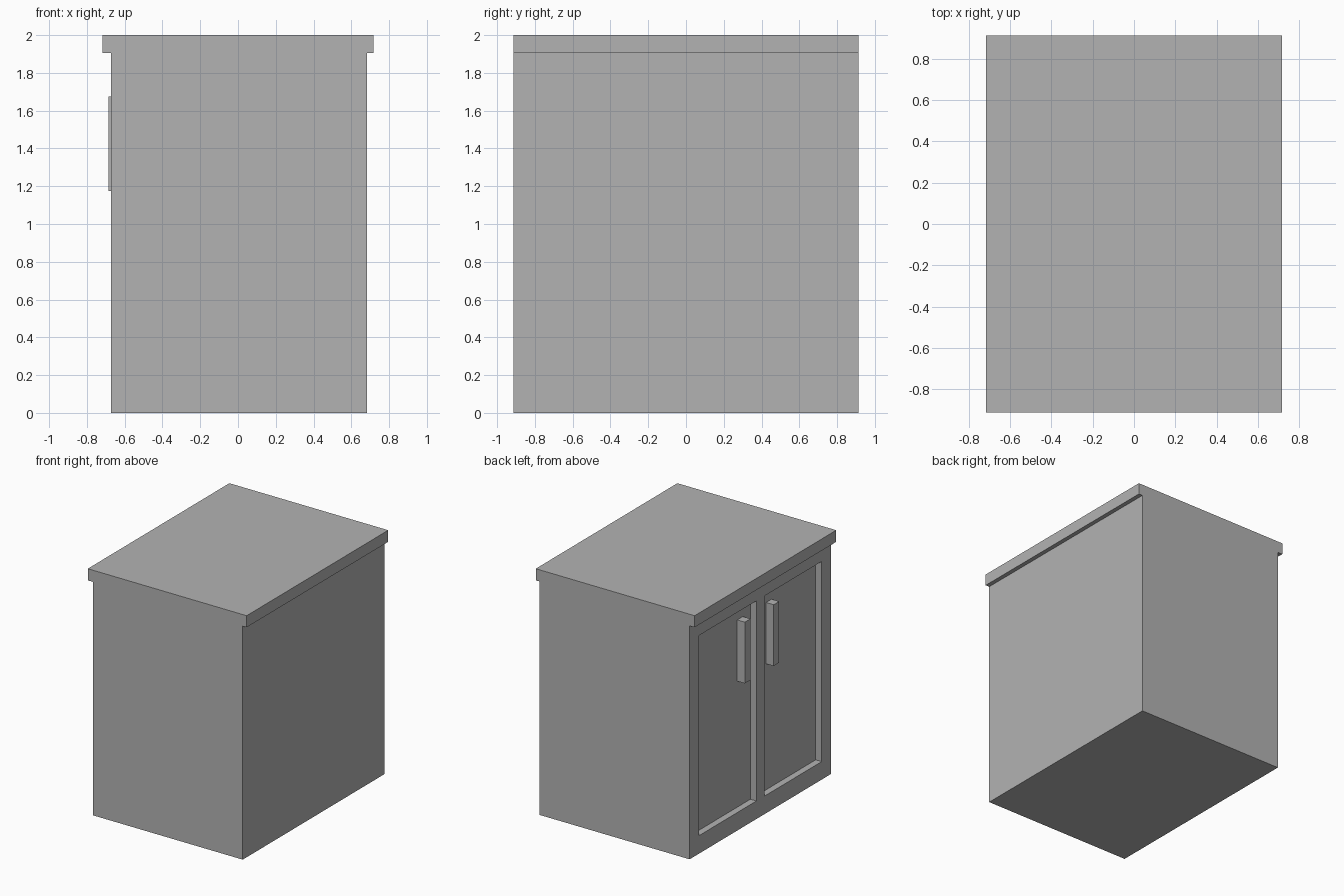
import bpy
import bmesh
from mathutils import Vector

old = bpy.data.objects.get("Cube")
if old:
    bpy.data.objects.remove(old, do_unlink=True)

# One plain grey for the whole cabinet
grey = bpy.data.materials.new("plain grey")
grey.use_nodes = True
colour = (0.45, 0.45, 0.45, 1)
grey.diffuse_color = colour
grey.node_tree.nodes["Principled BSDF"].inputs["Base Color"].default_value = colour


def box(name, low, high):
    """Flat-sided box between two opposite corners."""
    low, high = Vector(low), Vector(high)
    bm = bmesh.new()
    bmesh.ops.create_cube(bm, size=1)
    bmesh.ops.scale(bm, vec=high - low, verts=bm.verts)
    bmesh.ops.translate(bm, vec=(low + high) / 2, verts=bm.verts)
    mesh = bpy.data.meshes.new(name)
    bm.to_mesh(mesh)
    bm.free()
    mesh.materials.append(grey)
    obj = bpy.data.objects.new(name, mesh)
    bpy.context.collection.objects.link(obj)
    return obj


def span(side, near, far):
    """Ordered y range on one side of the centre line."""
    return sorted((side * near, side * far))


HALF_DEPTH = 0.913
FACE_X = -0.672      # door face of the carcass
PANEL_X = -0.618     # sunken door panels
TOP_Z = 1.905        # underside of the worktop

# Carcass and overhanging worktop, flush at both ends
cabinet_body = box("cabinet_body", (FACE_X, -HALF_DEPTH, 0), (0.682, HALF_DEPTH, TOP_Z))
box("worktop", (-0.717, -HALF_DEPTH, TOP_Z), (0.717, HALF_DEPTH, 2))

for side, label in ((1, "back"), (-1, "front")):
    # Sunken door panel cut into the carcass
    y0, y1 = span(side, 0.052, 0.79)
    cutter = box(label + "_door_cutter", (FACE_X - 0.1, y0, 0.147), (PANEL_X, y1, 1.78))
    cutter.hide_render = True
    cut = cabinet_body.modifiers.new(label + "_door_recess", "BOOLEAN")
    cut.operation = "DIFFERENCE"
    cut.solver = "EXACT"
    cut.object = cutter
    bpy.context.view_layer.objects.active = cabinet_body
    bpy.ops.object.modifier_apply(modifier=cut.name)
    bpy.data.objects.remove(cutter, do_unlink=True)

    # Upright bar handle beside the middle rail
    y0, y1 = span(side, 0.15, 0.222)
    box(label + "_door_handle", (-0.686, y0, 1.175), (PANEL_X, y1, 1.675))
